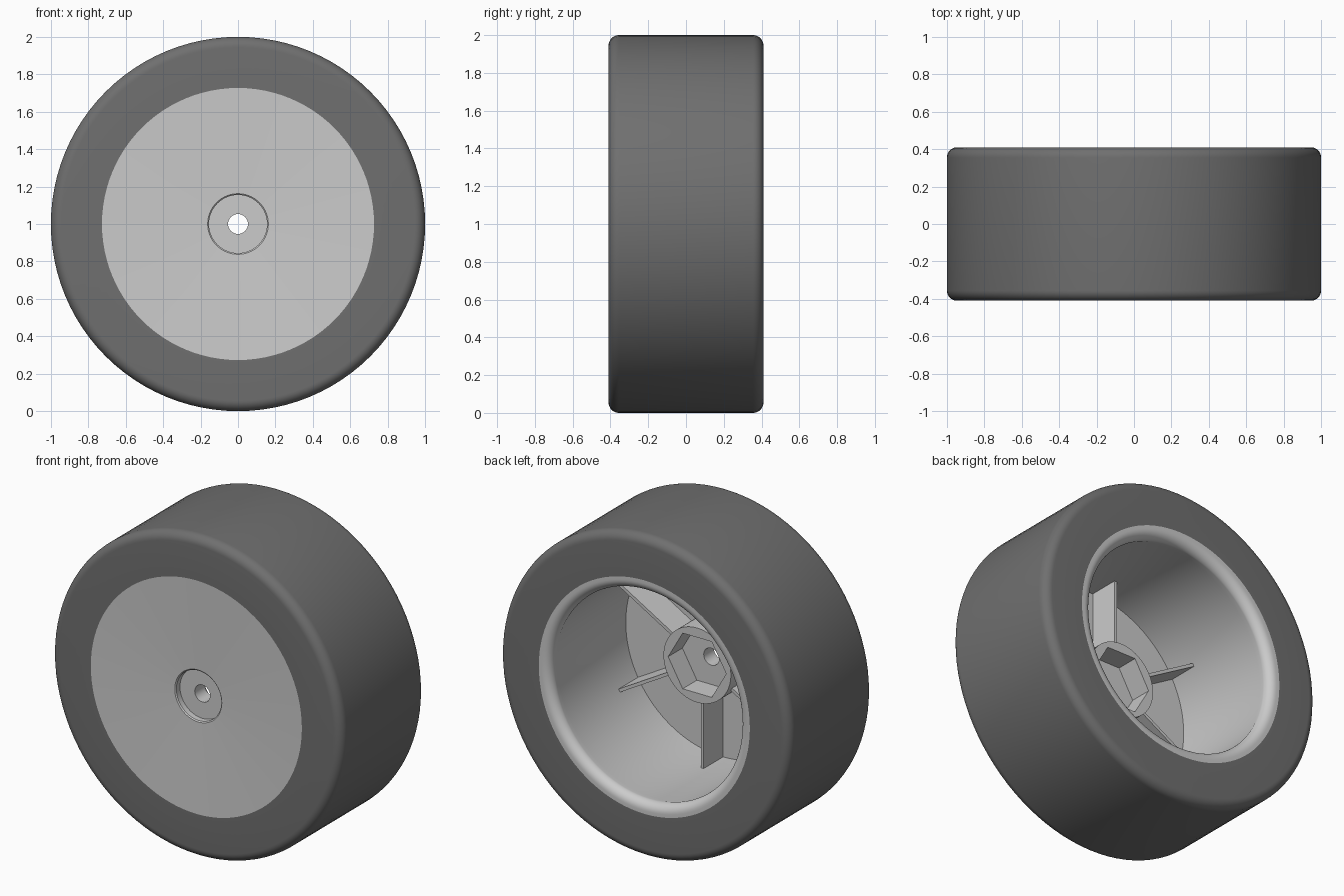
import bpy, bmesh
from math import pi, sin, cos, tau
from mathutils import Matrix

if "Cube" in bpy.data.objects:
    bpy.data.objects.remove(bpy.data.objects["Cube"])

N = 96  # points around each ring, a multiple of 6


def radius(r, a, hexagon):
    # hexagonal rings have corners on the x axis, r is the corner radius
    if not hexagon:
        return r
    return r * cos(pi / 6) / cos(a % (pi / 3) - pi / 6)


def lathe(name, profile):
    # closed profile of (radius, y, is_hexagon) swept round the y axis at z = 1
    bm = bmesh.new()
    rings = []
    for r, y, h in profile:
        ring = []
        for i in range(N):
            a = tau * i / N
            q = radius(r, a, h)
            ring.append(bm.verts.new((q * cos(a), y, 1 + q * sin(a))))
        rings.append(ring)
    for k, ring in enumerate(rings):
        nxt = rings[(k + 1) % len(rings)]
        for i in range(N):
            j = (i + 1) % N
            bm.faces.new((ring[i], ring[j], nxt[j], nxt[i]))
    return finish(name, bm)


def finish(name, bm):
    bmesh.ops.recalc_face_normals(bm, faces=bm.faces)
    mesh = bpy.data.meshes.new(name)
    bm.to_mesh(mesh)
    bm.free()
    ob = bpy.data.objects.new(name, mesh)
    bpy.context.collection.objects.link(ob)
    bpy.ops.object.select_all(action='DESELECT')
    ob.select_set(True)
    bpy.context.view_layer.objects.active = ob
    bpy.ops.object.shade_smooth_by_angle(angle=pi / 6)
    return ob


def arc(cr, cy, rad, a0, a1, steps=8):
    return [(cr + rad * cos(a0 + (a1 - a0) * i / steps),
             cy + rad * sin(a0 + (a1 - a0) * i / steps), False)
            for i in range(steps + 1)]


# Tyre with rounded shoulders
W, R, F, RIM = 0.41, 1.0, 0.055, 0.727
tyre = lathe("tyre", [(RIM, -W, False)]
             + arc(R - F, -W + F, F, -pi / 2, 0)
             + arc(R - F, W - F, F, 0, pi / 2)
             + [(RIM, W, False)])
rubber = bpy.data.materials.new("rubber")
rubber.diffuse_color = (0.16, 0.16, 0.16, 1)
rubber.use_nodes = True
rubber.node_tree.nodes["Principled BSDF"].inputs["Base Color"].default_value = rubber.diffuse_color
tyre.data.materials.append(rubber)

# Rim: dished front, barrel with rolled back lip, hub with hexagonal socket
HOLE = 0.053
lathe("rim", [(HOLE, -0.35, False), (0.155, -0.35, False),
              (0.155, -0.385, False), (0.162, -0.391, False),
              (RIM, -W, False), (RIM, W, False)]
      + arc(0.707, W - 0.055, 0.055, pi / 2, pi)
      + [(0.66, 0.32, False), (0.66, -0.35, False),
         (0.232, -0.35, False), (0.232, -0.11, False),
         (0.2, -0.11, True), (0.2, -0.25, True),
         (HOLE, -0.25, False)])

# Six radial ribs behind the front disc
for k in range(6):
    bm = bmesh.new()
    bmesh.ops.create_cube(bm, size=1)
    m = (Matrix.Translation((0, 0, 1))
         @ Matrix.Rotation(pi / 6 + k * pi / 3, 4, 'Y')
         @ Matrix.Translation((0.445, -0.26, 0))
         @ Matrix.Diagonal((0.45, 0.20, 0.02, 1)))
    bm.transform(m)
    finish(f"rib_{k + 1}", bm)
